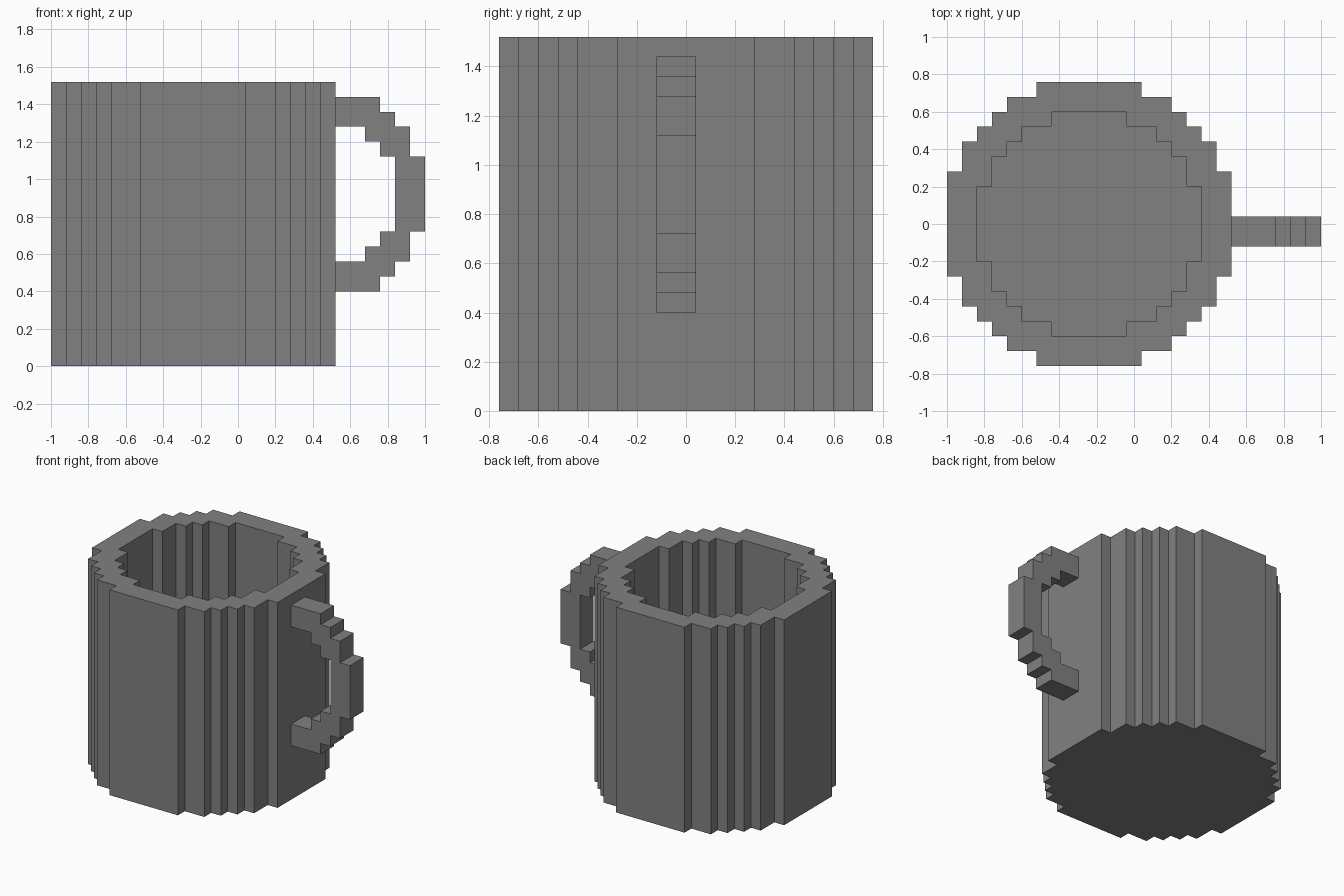
import bpy, bmesh

if "Cube" in bpy.data.objects:
    bpy.data.objects.remove(bpy.data.objects["Cube"])

V = 0.08          # size of one block
CX = -0.24        # mug axis
HEIGHT = 19 * V
FLOOR = 2 * V

mat = bpy.data.materials.new("mid_grey")
mat.diffuse_color = (0.22, 0.22, 0.22, 1)
mat.use_nodes = True
mat.node_tree.nodes["Principled BSDF"].inputs["Base Color"].default_value = mat.diffuse_color


def full_ring(q):
    """Mirror a quarter outline into a closed stepped circle."""
    r = q[::-1]
    return (q + [(x, -y) for x, y in r] + [(-x, -y) for x, y in q]
            + [(-x, y) for x, y in r])


def steps(levels):
    """Stair-step quarter outline from (half width, y) corners."""
    pts = []
    for i, (x, y) in enumerate(levels):
        if i:
            pts.append((levels[i - 1][0], y))
        pts.append((x, y))
    return pts


def walls(bm, lower, upper):
    n = len(lower)
    for i in range(n):
        j = (i + 1) % n
        bm.faces.new((lower[i], lower[j], upper[j], upper[i]))


def finish(bm, name):
    bmesh.ops.recalc_face_normals(bm, faces=bm.faces)
    me = bpy.data.meshes.new(name)
    bm.to_mesh(me)
    bm.free()
    me.materials.append(mat)
    ob = bpy.data.objects.new(name, me)
    bpy.context.collection.objects.link(ob)
    return ob


# Cup: stepped outer wall, stepped cavity, floor and rim
outer = full_ring(steps([(.28, .76), (.44, .68), (.52, .60), (.60, .52), (.68, .44), (.76, .28)]))
inner = full_ring(steps([(.20, .60), (.36, .52), (.44, .44), (.52, .36), (.60, .20)]))
bm = bmesh.new()
rim_edges = []
for ring, z0 in ((outer, 0), (inner, FLOOR)):
    low = [bm.verts.new((CX + x, y, z0)) for x, y in ring]
    top = [bm.verts.new((CX + x, y, HEIGHT)) for x, y in ring]
    bm.faces.new(low)
    walls(bm, low, top)
    rim_edges += [bm.edges.get((top[i - 1], top[i])) for i in range(len(top))]
bmesh.ops.triangle_fill(bm, use_beauty=True, use_dissolve=False, edges=rim_edges)
finish(bm, "cup")

# Handle: stepped half loop, mirrored about its mid height
ZC = 0.92
out_half = [(.52, .52), (.76, .52), (.76, .44), (.84, .44), (.84, .36),
            (.92, .36), (.92, .20), (1.0, .20)]
in_half = [(.84, .20), (.76, .20), (.76, .28), (.68, .28), (.68, .36), (.52, .36)]
profile = (out_half + [(x, -z) for x, z in out_half[::-1]]
           + [(x, -z) for x, z in in_half[::-1]] + in_half)
bm = bmesh.new()
front = [bm.verts.new((x, -0.12, ZC + z)) for x, z in profile]
back = [bm.verts.new((x, 0.04, ZC + z)) for x, z in profile]
bm.faces.new(front)
bm.faces.new(back)
walls(bm, front, back)
finish(bm, "handle")
